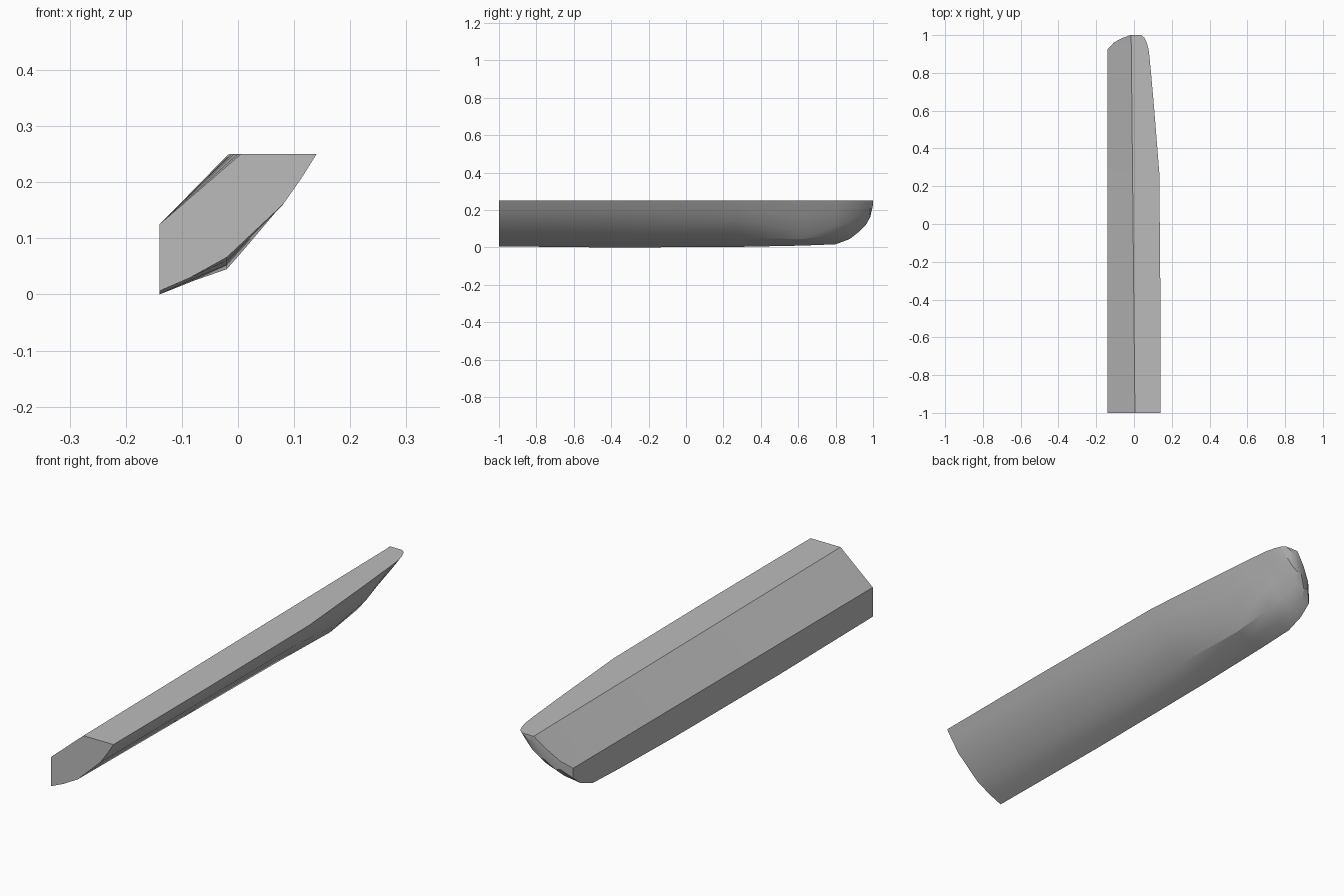
import bpy, bmesh, math

# Cross-sections along y: (x, z) from inner bottom edge, round the hull, to the rail
SECTIONS = [
    (-1.0, [(-.14, .006), (-.085, .03), (-.02, .066), (.08, .16), (.115, .21), (.14, .25)]),
    (-0.4, [(-.14, .0), (-.083, .026), (-.02, .06), (.08, .16), (.115, .21), (.14, .25)]),
    (0.27, [(-.14, .003), (-.08, .024), (-.02, .053), (.07, .15), (.106, .205), (.134, .25)]),
    (0.62, [(-.14, .01), (-.08, .026), (-.02, .045), (.015, .085), (.068, .17), (.106, .25)]),
    (0.80, [(-.14, .017), (-.085, .034), (-.025, .066), (.015, .115), (.058, .185), (.09, .25)]),
    (0.875, [(-.14, .045), (-.09, .056), (-.035, .09), (.01, .14), (.052, .2), (.083, .25)]),
    (0.925, [(-.14, .085), (-.1, .084), (-.045, .108), (.0, .155), (.045, .205), (.077, .25)]),
    (0.96, [(-.105, .125), (-.085, .118), (-.045, .132), (.0, .17), (.04, .212), (.067, .25)]),
    (0.985, [(-.06, .19), (-.05, .162), (-.03, .165), (.0, .185), (.03, .218), (.056, .25)]),
    (1.0, [(-.018, .248), (-.012, .235), (-.005, .228), (.006, .229), (.02, .238), (.038, .25)]),
]
# Top of the inner wall where it meets the sloping deck
WALL_TOP = [(-.14, .125)] * 7 + [(-.107, .158), (-.062, .204), (-.018, .249)]

bm = bmesh.new()
rings = []
for (y, hull), wall in zip(SECTIONS, WALL_TOP):
    ridge = (-.005 - .01 * y, .25)
    rings.append([bm.verts.new((x, y, z)) for x, z in hull + [ridge, wall]])
for a, b in zip(rings, rings[1:]):
    n = len(a)
    for i in range(n):
        j = (i + 1) % n
        bm.faces.new((a[i], a[j], b[j], b[i]))
bm.faces.new(rings[0])
bm.faces.new(rings[-1])
bmesh.ops.remove_doubles(bm, verts=bm.verts, dist=0.0012)
bmesh.ops.recalc_face_normals(bm, faces=bm.faces)

mesh = bpy.data.meshes.new("hull_half")
bm.to_mesh(mesh)
bm.free()
hull = bpy.data.objects.new("hull_half", mesh)
bpy.context.collection.objects.link(hull)

# Plain grey
mat = bpy.data.materials.new("grey")
mat.diffuse_color = (0.5, 0.5, 0.5, 1)
mesh.materials.append(mat)

# Smooth hull with crisp deck and wall edges
bpy.context.view_layer.objects.active = hull
hull.select_set(True)
bpy.ops.object.shade_smooth_by_angle(angle=math.radians(25))
